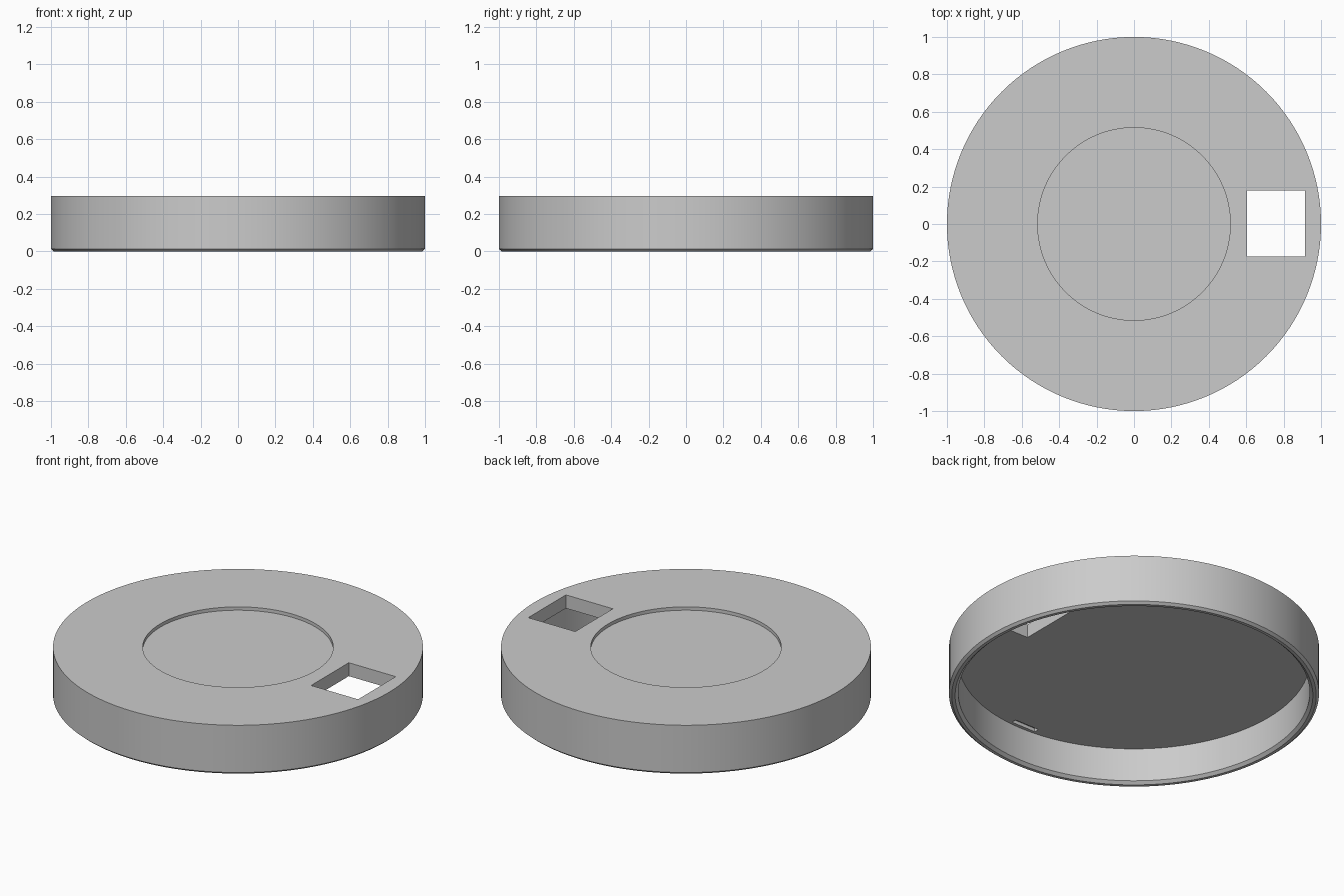
import bpy
import bmesh
from math import cos, sin, tau, radians

cube = bpy.data.objects.get("Cube")
if cube:
    bpy.data.objects.remove(cube)

SEGMENTS = 128
HEIGHT = 0.295
CEILING = 0.215

grey = bpy.data.materials.new("plain grey")
grey.use_nodes = True
colour = (0.6, 0.6, 0.6, 1)
grey.diffuse_color = colour
grey.node_tree.nodes["Principled BSDF"].inputs["Base Color"].default_value = colour


def lathe(name, profile):
    """Spin (radius, height) points round z; both ends are closed by a disc."""
    bm = bmesh.new()
    rings = [[bm.verts.new((r * cos(tau * i / SEGMENTS), r * sin(tau * i / SEGMENTS), z))
              for i in range(SEGMENTS)] for r, z in profile]
    for a, b in zip(rings, rings[1:]):
        for i in range(SEGMENTS):
            j = (i + 1) % SEGMENTS
            bm.faces.new((a[i], a[j], b[j], b[i]))
    bm.faces.new(rings[0])
    bm.faces.new(rings[-1])
    bmesh.ops.recalc_face_normals(bm, faces=bm.faces)
    mesh = bpy.data.meshes.new(name)
    bm.to_mesh(mesh)
    bm.free()
    obj = bpy.data.objects.new(name, mesh)
    bpy.context.collection.objects.link(obj)
    mesh.materials.append(grey)
    return obj


def cut_box(target, name, low, high):
    """Cut an axis-aligned box out of the target."""
    bpy.ops.mesh.primitive_cube_add(size=1, location=[(a + b) / 2 for a, b in zip(low, high)])
    cutter = bpy.context.object
    cutter.name = name
    cutter.scale = [b - a for a, b in zip(low, high)]
    cutter.data.materials.append(grey)
    bpy.context.view_layer.update()
    mod = target.modifiers.new(name, "BOOLEAN")
    mod.operation = "DIFFERENCE"
    mod.solver = "EXACT"
    mod.object = cutter
    bpy.ops.object.select_all(action="DESELECT")
    target.select_set(True)
    bpy.context.view_layer.objects.active = target
    bpy.ops.object.modifier_apply(modifier=mod.name)
    bpy.data.objects.remove(cutter)


# Hollow round lid: shallow dish on top, chamfered rim, open underside
lid = lathe("round_lid", [
    (0.515, HEIGHT - 0.02), (0.515, HEIGHT), (1, HEIGHT), (1, 0.013),
    (0.985, 0), (0.967, 0), (0.95, 0.016), (0.95, CEILING)])

# Rectangular opening through the top, and a small blind slot in the ceiling
cut_box(lid, "opening_cutter", (0.605, -0.175, 0.1), (0.915, 0.18, 0.4))
cut_box(lid, "slot_cutter", (-0.08, -0.93, 0.19), (0.08, -0.9, CEILING + 0.02))

bpy.ops.object.select_all(action="DESELECT")
lid.select_set(True)
bpy.context.view_layer.objects.active = lid
bpy.ops.object.shade_smooth_by_angle(angle=radians(25))
